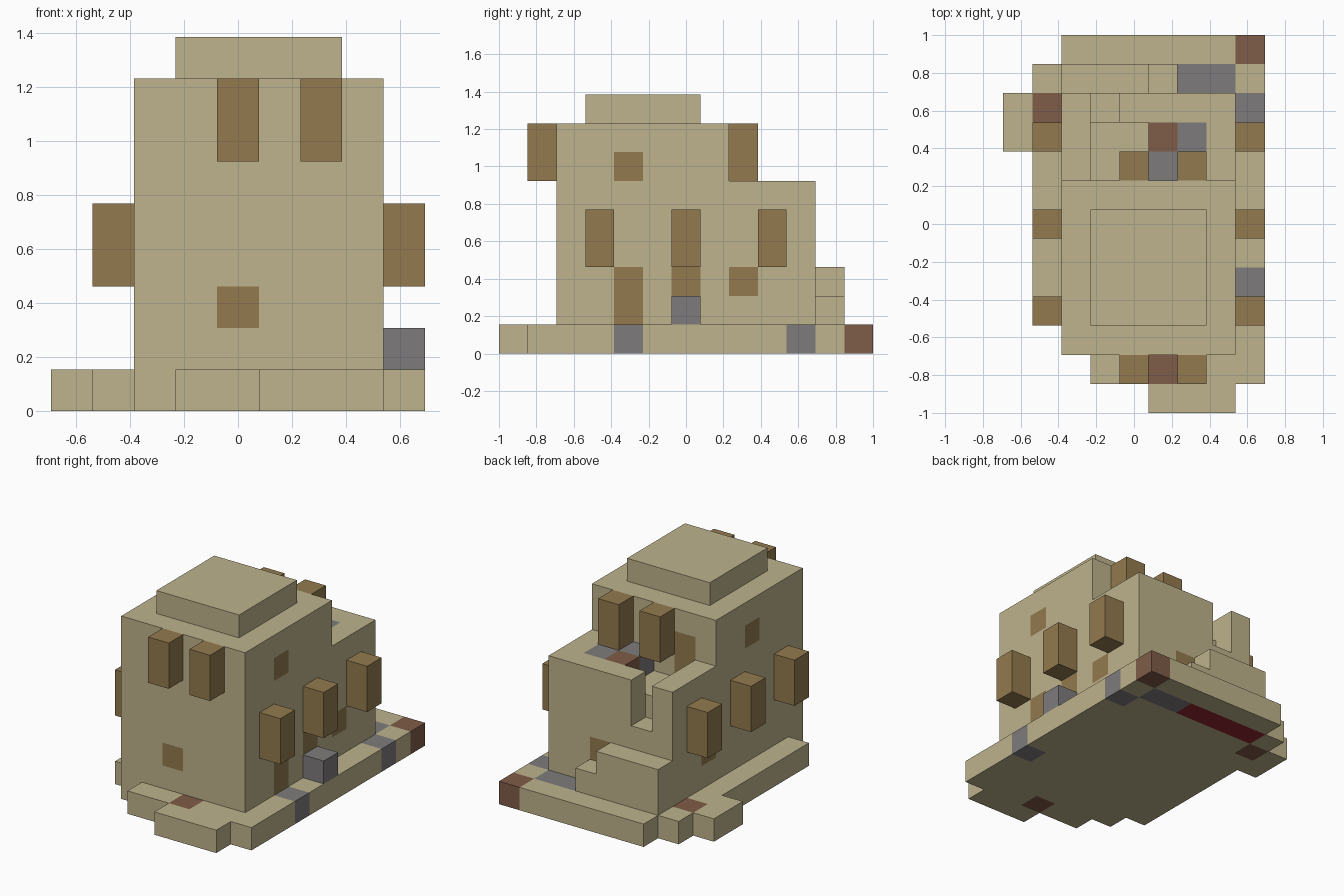
import bpy
import bmesh
from itertools import product
from mathutils import Vector

if "Cube" in bpy.data.objects:
    bpy.data.objects.remove(bpy.data.objects["Cube"], do_unlink=True)

U = 2 / 13                       # block size
ORIGIN = Vector((-4.5 * U, -1, 0))


def linear(c):
    c /= 255
    return c / 12.92 if c < 0.04045 else ((c + 0.055) / 1.055) ** 2.4


def material(name, rgb):
    m = bpy.data.materials.new(name)
    colour = [linear(c) for c in rgb] + [1]
    m.use_nodes = True
    m.diffuse_color = colour
    m.node_tree.nodes["Principled BSDF"].inputs["Base Color"].default_value = colour
    return m


MATS = {
    "sand": material("sandstone", (190, 179, 140)),
    "wood": material("brown wood", (147, 122, 78)),
    "brick": material("dull brick", (127, 92, 72)),
    "stone": material("grey stone", (127, 123, 124)),
    "red": material("deep red", (147, 38, 44)),
}
NAMES = list(MATS)
cells = {}                       # block position -> (part, colour)


def fill(part, x, y, z, colour="sand"):
    """Fill a box of blocks; each range is (first, end)."""
    for c in product(range(*x), range(*y), range(*z)):
        cells[c] = (part, colour)


def carve(x, y, z):
    for c in product(range(*x), range(*y), range(*z)):
        cells.pop(c, None)


def paint(colour, *blocks):
    for b in blocks:
        cells[b] = (cells[b][0], colour)


# Ground slab with its uneven outline
for x, y in (((2, 8), (2, 13)), ((8, 9), (1, 13)), ((1, 2), (3, 12)),
             ((0, 1), (9, 11)), ((3, 8), (1, 2)), ((5, 8), (0, 1))):
    fill("ground_slab", x, y, (0, 1))
paint("brick", (8, 12, 0), (1, 10, 0), (5, 1, 0))
paint("stone", (8, 4, 0), (8, 10, 0), (6, 11, 0), (7, 11, 0))
paint("red", *[(i, 11, 0) for i in range(2, 6)])

# Tower and roof
fill("tower", (2, 8), (2, 8), (1, 8))
fill("roof", (3, 7), (3, 7), (8, 9))

# Rear wing with sunken terrace and stair notch
fill("rear_wing", (2, 8), (8, 11), (1, 6))
carve((3, 5), (8, 10), (5, 6))
carve((3, 4), (10, 11), (4, 6))
paint("stone", (5, 8, 5), (6, 9, 5))
paint("brick", (5, 9, 5))

# Rear steps
fill("rear_steps", (2, 5), (11, 12), (1, 3))
fill("rear_steps", (5, 6), (11, 12), (1, 2))

# Doors and small openings flush with the walls
paint("wood", (7, 4, 6), (7, 4, 1), (7, 4, 2), (7, 6, 2), (7, 8, 2),
      (4, 2, 2), (2, 5, 6), (2, 8, 2), (3, 7, 5), (3, 7, 6), (5, 10, 2))

# Projecting shutters on all four sides
for n, j in enumerate((3, 6, 9), 1):
    fill(f"left_shutter_{n}", (8, 9), (j, j + 1), (3, 5), "wood")
    fill(f"right_shutter_{n}", (1, 2), (j, j + 1), (3, 5), "wood")
for n, i in enumerate((4, 6), 1):
    fill(f"front_shutter_{n}", (i, i + 1), (1, 2), (6, 8), "wood")
    fill(f"rear_shutter_{n}", (i, i + 1), (8, 9), (6, 8), "wood")

# Stone block beside the left wall
fill("side_block", (8, 9), (6, 7), (1, 2), "stone")


def build(part):
    """Make a part from the exposed sides of its blocks."""
    bm = bmesh.new()
    for c, (owner, colour) in cells.items():
        if owner != part:
            continue
        centre = Vector(c) + Vector((0.5, 0.5, 0.5))
        for axis, sign in product(range(3), (-1, 1)):
            n = Vector((0, 0, 0))
            n[axis] = sign
            if tuple(int(a + b) for a, b in zip(c, n)) in cells:
                continue
            a = Vector((0, 0, 0))
            a[(axis + 1) % 3] = 0.5
            b = n.cross(a)
            mid = centre + n / 2
            corners = (mid - a - b, mid + a - b, mid + a + b, mid - a + b)
            face = bm.faces.new([bm.verts.new(ORIGIN + p * U) for p in corners])
            face.material_index = NAMES.index(colour)
    bmesh.ops.remove_doubles(bm, verts=bm.verts, dist=U / 100)
    bmesh.ops.dissolve_limit(bm, angle_limit=0.01, verts=bm.verts,
                             edges=bm.edges, delimit={"MATERIAL"})
    mesh = bpy.data.meshes.new(part)
    bm.to_mesh(mesh)
    bm.free()
    for m in MATS.values():
        mesh.materials.append(m)
    bpy.context.collection.objects.link(bpy.data.objects.new(part, mesh))


for part in dict.fromkeys(owner for owner, _ in cells.values()):
    build(part)
